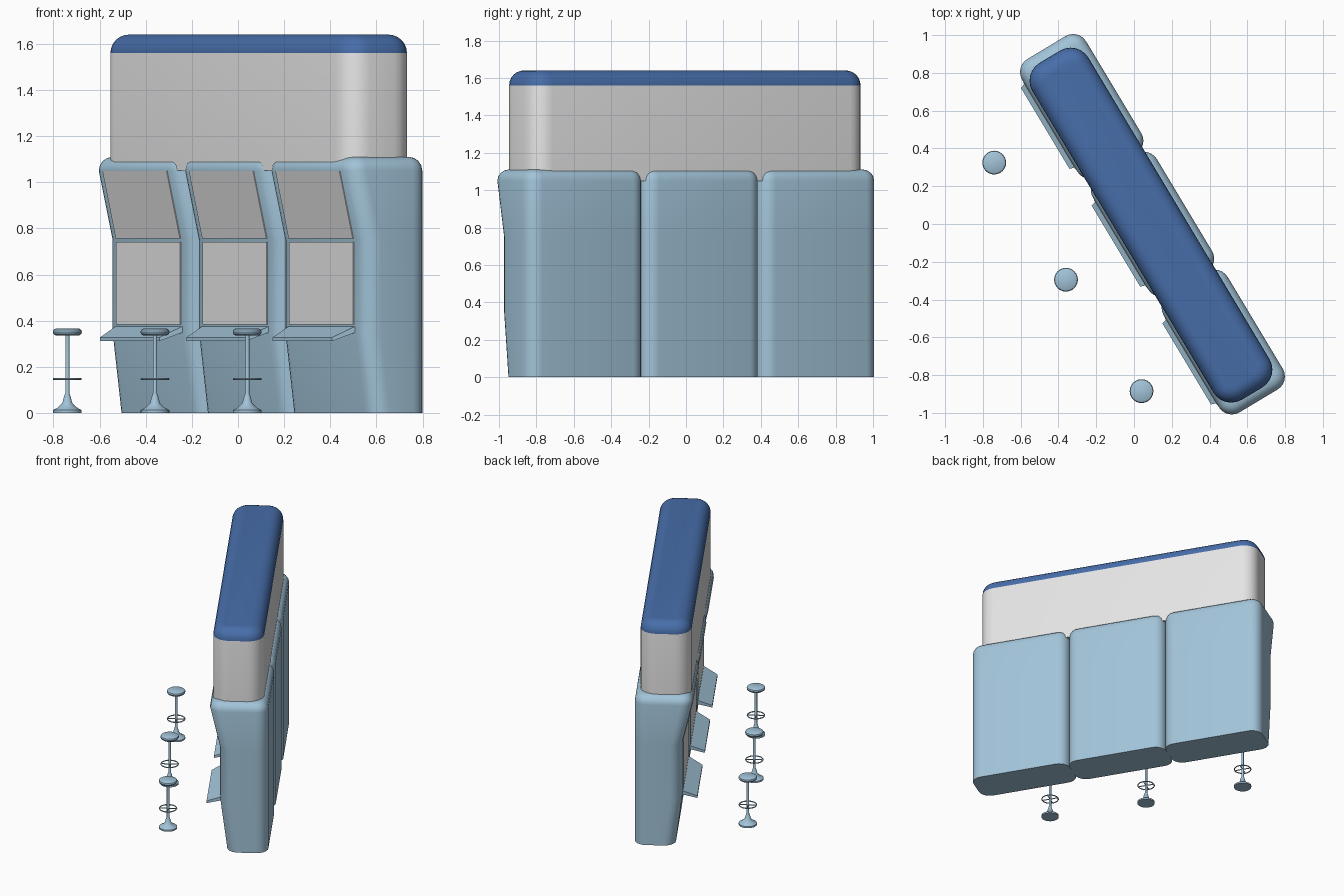
import bpy, bmesh, math
from mathutils import Matrix

if "Cube" in bpy.data.objects:
    bpy.data.objects.remove(bpy.data.objects["Cube"])

ANGLE = math.radians(-59)
PLACE = Matrix.Translation((0.1, 0, 0)) @ Matrix.Rotation(ANGLE, 4, 'Z')
PITCH = 0.7275          # distance between cabinets


def material(name, rgb):
    m = bpy.data.materials.new(name)
    m.diffuse_color = (*rgb, 1)
    m.use_nodes = True
    m.node_tree.nodes["Principled BSDF"].inputs["Base Color"].default_value = m.diffuse_color
    return m


PALE = material("pale_blue", (0.36, 0.55, 0.69))
BLUE = material("deep_blue", (0.063, 0.155, 0.40))
GREY = material("light_grey", (0.78, 0.78, 0.78))


def finish(name, bm, mats, matrix, smooth=True):
    bmesh.ops.recalc_face_normals(bm, faces=bm.faces)
    me = bpy.data.meshes.new(name)
    bm.to_mesh(me)
    bm.free()
    for m in mats:
        me.materials.append(m)
    ob = bpy.data.objects.new(name, me)
    bpy.context.collection.objects.link(ob)
    ob.matrix_world = matrix
    if smooth:
        bpy.ops.object.select_all(action='DESELECT')
        ob.select_set(True)
        bpy.context.view_layer.objects.active = ob
        bpy.ops.object.shade_smooth_by_angle(angle=math.radians(35))
    return ob


def rounded_ring(hx, y0, y1, r, z, steps=6):
    """Rounded rectangle, x in [-hx, hx], y in [y0, y1]."""
    pts = []
    corners = ((hx, y1, 0), (-hx, y1, 1), (-hx, y0, 2), (hx, y0, 3))
    for x, y, q in corners:
        cx = x - math.copysign(r, x)
        cy = y - r if y == y1 else y + r
        for i in range(steps + 1):
            a = (q + i / steps) * math.pi / 2
            pts.append((cx + r * math.cos(a), cy + r * math.sin(a), z))
    return pts


def loft(rings):
    bm = bmesh.new()
    loops = [[bm.verts.new(p) for p in ring] for ring in rings]
    for a, b in zip(loops, loops[1:]):
        n = len(a)
        for i in range(n):
            bm.faces.new((a[i], a[(i + 1) % n], b[(i + 1) % n], b[i]))
    bm.faces.new(loops[0])
    bm.faces.new(loops[-1])
    return bm


def domed(levels, hx, back, r, edge, steps=4):
    """Rings for a body given (z, front) levels, with a rounded top edge."""
    rings = [rounded_ring(hx, -f, back, r, z) for z, f in levels]
    z, f = levels[-1]
    for i in range(1, steps + 1):
        a = i / steps * math.pi / 2
        d = edge * (1 - math.cos(a))
        rings.append(rounded_ring(hx - d, -f + d, back - d, r - d,
                                  z + edge * math.sin(a)))
    return rings


def slab(name, profile, widths, mat, matrix):
    """Extrude a (front, z) profile sideways; widths are half widths per point."""
    sides = [[(sx * w, -f, z) for (f, z), w in zip(profile, widths)] for sx in (-1, 1)]
    return finish(name, loft(sides), [mat], matrix, smooth=False)


# Three cabinets, each with leaning front, two panels and a control shelf
body_levels = [(0, 0.085), (0.35, 0.13), (0.75, 0.13), (1.05, 0.2)]
for i in (-1, 0, 1):
    M = PLACE @ Matrix.Translation((i * PITCH, 0, 0))
    n = i + 2
    finish(f"cabinet_{n}", loft(domed(body_levels, 0.3635, 0.195, 0.08, 0.06)), [PALE], M)
    slab(f"upper_panel_{n}", [(0.203, 1.048), (0.136, 0.757), (0.125, 0.757), (0.19, 1.048)],
         [0.27] * 4, GREY, M)
    slab(f"screen_{n}", [(0.134, 0.74), (0.134, 0.383), (0.127, 0.383), (0.127, 0.74)],
         [0.27] * 4, GREY, M)
    slab(f"control_shelf_{n}", [(0.1, 0.39), (0.228, 0.327), (0.228, 0.311), (0.1, 0.36)],
         [0.29, 0.25, 0.25, 0.29], PALE, M)

# Long shared sign box with a rounded blue cap
bm = loft(domed([(1.05, 0.185), (1.56, 0.185)], 1.04, 0.161, 0.11, 0.08, 6))
for f in bm.faces:
    f.material_index = 1 if f.calc_center_median().z > 1.56 else 0
finish("sign_box", bm, [GREY, BLUE], PLACE)

# Stools: turned base, pole and seat, plus a spoked foot ring
stool_profile = [(0.062, 0), (0.062, 0.012), (0.04, 0.024), (0.022, 0.042), (0.013, 0.075),
                 (0.009, 0.085), (0.009, 0.335), (0.05, 0.335), (0.06, 0.342),
                 (0.063, 0.351), (0.06, 0.36), (0.05, 0.366)]
SIDES = 24


def circle(r, z, n=SIDES):
    return [(r * math.cos(2 * math.pi * k / n), r * math.sin(2 * math.pi * k / n), z)
            for k in range(n)]


for n, (x, y) in enumerate([(-0.74, 0.325), (-0.36, -0.295), (0.04, -0.885)], 1):
    M = Matrix.Translation((x, y, 0)) @ Matrix.Rotation(ANGLE, 4, 'Z')
    finish(f"stool_{n}", loft([circle(r, z) for r, z in stool_profile]), [PALE], M)
    # foot ring: small tube swept round, and two crossing spokes
    bm = bmesh.new()
    tube = [[bm.verts.new(p) for p in circle(0.059 + 0.004 * math.cos(a), 0.147 + 0.004 * math.sin(a))]
            for a in (k * math.pi / 3 for k in range(6))]
    for j in range(6):
        a, b = tube[j], tube[(j + 1) % 6]
        for k in range(SIDES):
            m = (k + 1) % SIDES
            bm.faces.new((a[k], a[m], b[m], b[k]))
    for turn in (0, math.pi / 2):
        bmesh.ops.create_cone(bm, cap_ends=True, segments=6, radius1=0.0035, radius2=0.0035,
                              depth=0.116, matrix=Matrix.Translation((0, 0, 0.147))
                              @ Matrix.Rotation(turn, 4, 'Z') @ Matrix.Rotation(math.pi / 2, 4, 'Y'))
    finish(f"foot_ring_{n}", bm, [PALE], M)
